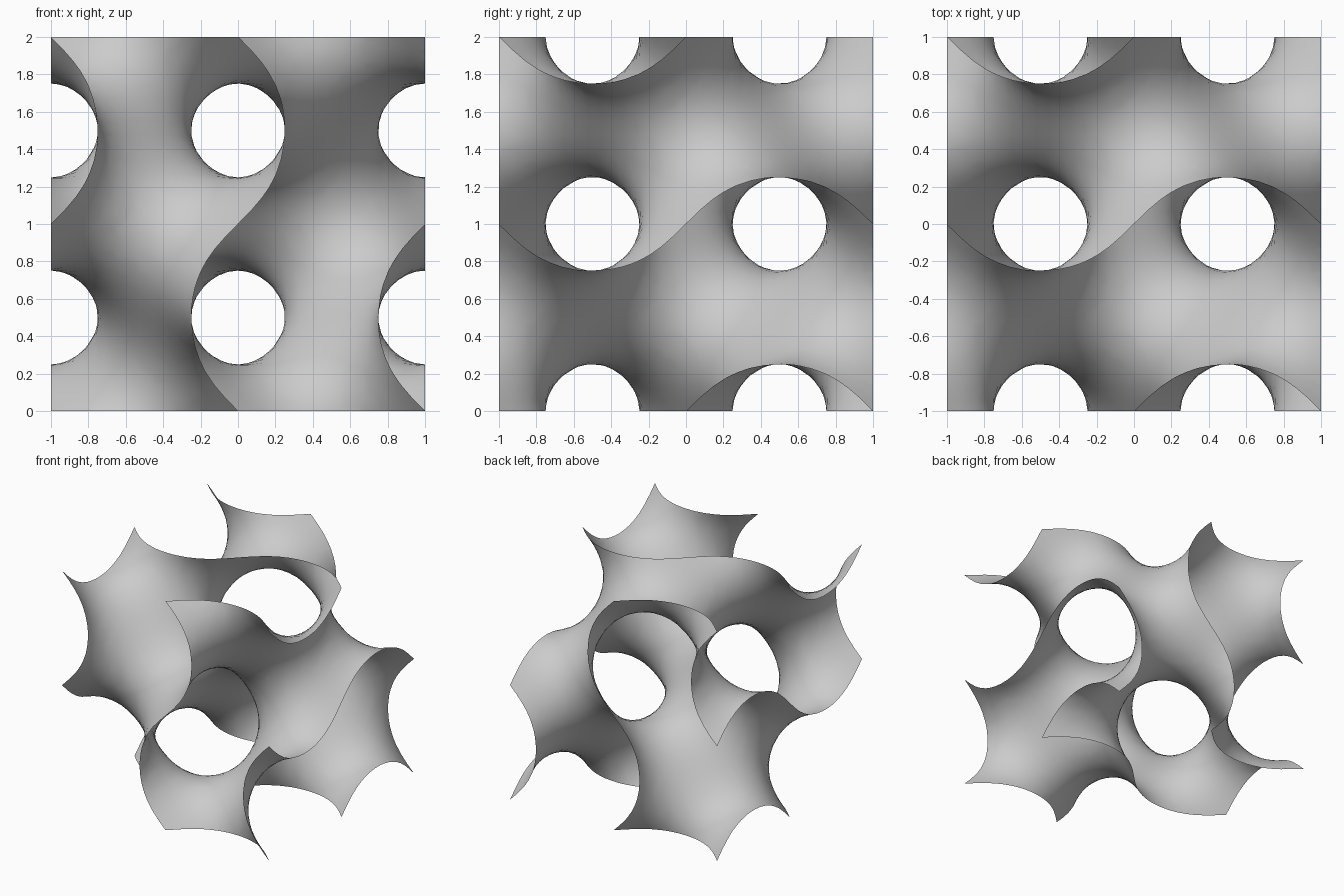
import bpy, bmesh
from itertools import product
from math import sin, cos, pi
from mathutils import Vector

cube = bpy.data.objects.get("Cube")
if cube:
    bpy.data.objects.remove(cube, do_unlink=True)

CELLS = 30
STEP = 2 / CELLS
AXES = [(1, 0, 0), (0, 1, 0), (0, 0, 1)]
CORNERS = list(product((0, 1), repeat=3))


def field(p):
    """Triply periodic wave field whose zero set is the surface."""
    x, y, z = p * pi
    return sin(x) * cos(y) + sin(y) * cos(z) + sin(z) * cos(x)


def gradient(p):
    x, y, z = p * pi
    return pi * Vector((cos(x) * cos(y) - sin(z) * sin(x),
                        cos(y) * cos(z) - sin(x) * sin(y),
                        cos(z) * cos(x) - sin(y) * sin(z)))


def shift(n, d, k=1):
    return tuple(a + k * b for a, b in zip(n, d))


def position(n):
    return Vector([-1 + STEP * (i - 0.37) for i in n])


values = {}


def value(n):
    if n not in values:
        values[n] = field(position(n))
    return values[n]


bm = bmesh.new()
cell_verts = {}


def cell_vert(n):
    """One vertex per crossed grid cell, pulled onto the surface."""
    if n not in cell_verts:
        hits = []
        for c, d in product(CORNERS, AXES):
            a, b = shift(n, c), shift(n, c)
            if any(i and j for i, j in zip(c, d)):
                continue
            b = shift(a, d)
            va, vb = value(a), value(b)
            if (va > 0) != (vb > 0):
                hits.append(position(a).lerp(position(b), va / (va - vb)))
        p = sum(hits, Vector()) / len(hits)
        for _ in range(3):
            g = gradient(p)
            p = p - g * (field(p) / g.length_squared)
        cell_verts[n] = bm.verts.new(p)
    return cell_verts[n]


# Quad sheet: one face across every grid edge that crosses the surface
for n in product(range(-1, CELLS + 3), repeat=3):
    for k in range(3):
        a, b, c = AXES[k], AXES[k - 2], AXES[k - 1]
        inside = value(n) > 0
        if inside != (value(shift(n, a)) > 0):
            ring = [n, shift(n, b, -1),
                    shift(shift(n, b, -1), c, -1), shift(n, c, -1)]
            quad = [cell_vert(m) for m in ring]
            bm.faces.new(quad[::-1] if inside else quad)

# Trim the sheet to the cube
for axis in AXES:
    for side in (-1, 1):
        normal = Vector(axis) * side
        bmesh.ops.bisect_plane(bm, geom=bm.verts[:] + bm.edges[:] + bm.faces[:],
                               dist=1e-6, plane_co=normal, plane_no=normal,
                               clear_outer=True)
bmesh.ops.remove_doubles(bm, verts=bm.verts[:], dist=1e-4)
bmesh.ops.translate(bm, verts=bm.verts[:], vec=(0, 0, 1))
for face in bm.faces:
    face.smooth = True

mesh = bpy.data.meshes.new("wave_sheet")
bm.to_mesh(mesh)
bm.free()

# Plain grey finish
grey = bpy.data.materials.new("light_grey")
grey.use_nodes = True
colour = (0.6, 0.6, 0.6, 1)
grey.diffuse_color = colour
shader = next(s for s in grey.node_tree.nodes if s.type == 'BSDF_PRINCIPLED')
shader.inputs["Base Color"].default_value = colour
mesh.materials.append(grey)

sheet = bpy.data.objects.new("wave_sheet", mesh)
bpy.context.collection.objects.link(sheet)
